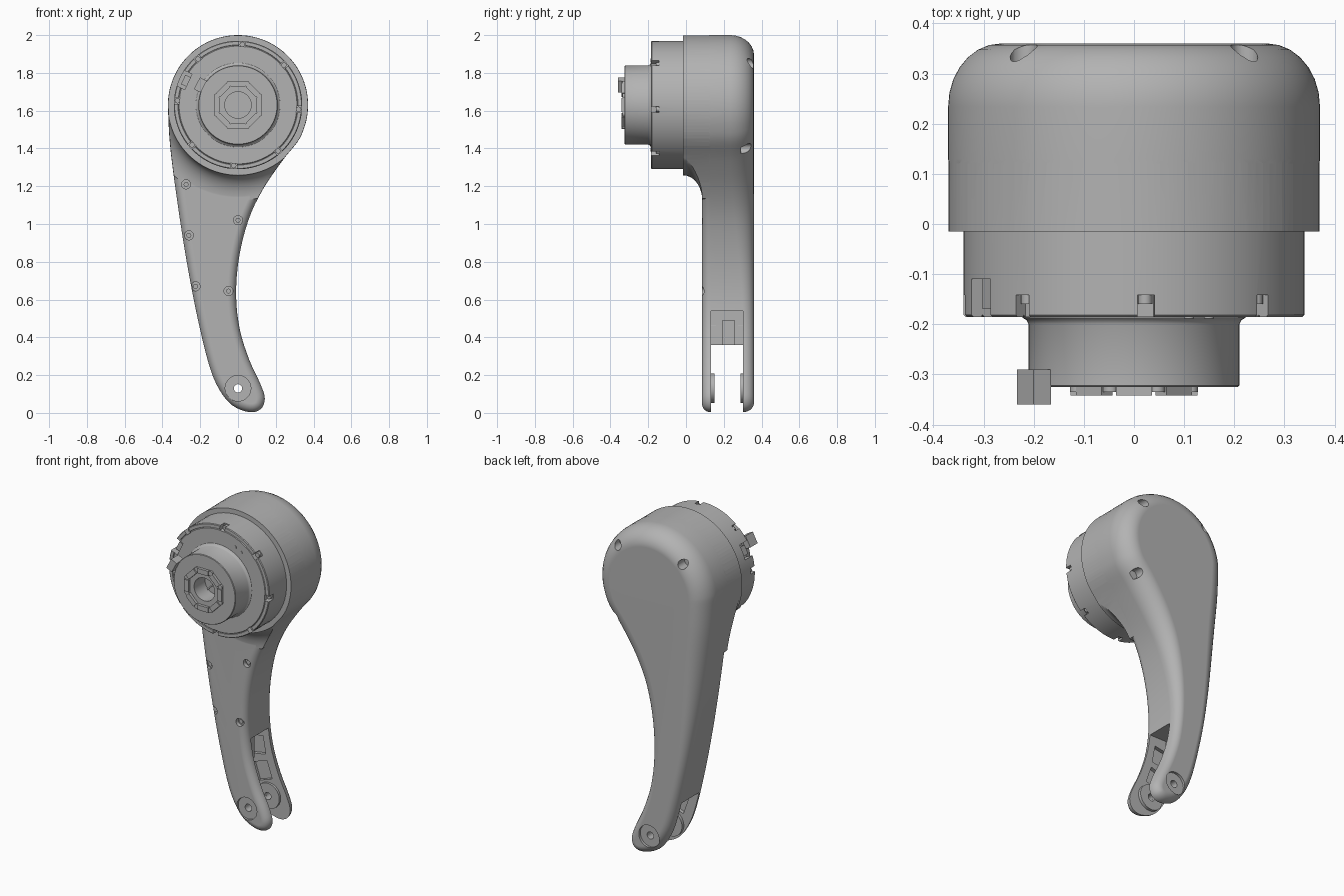
import bpy, bmesh, math
from mathutils import Matrix, Vector

if "Cube" in bpy.data.objects:
    bpy.data.objects.remove(bpy.data.objects["Cube"], do_unlink=True)

HEAD_Z = 1.63
PIN_Z = 0.13

grey = bpy.data.materials.new("satin grey")
grey.use_nodes = True
grey.diffuse_color = (0.45, 0.45, 0.45, 1)
bsdf = next(n for n in grey.node_tree.nodes if n.type == 'BSDF_PRINCIPLED')
bsdf.inputs["Base Color"].default_value = (0.45, 0.45, 0.45, 1)
bsdf.inputs["Roughness"].default_value = 0.6


def make(name, bm):
    bmesh.ops.recalc_face_normals(bm, faces=bm.faces)
    mesh = bpy.data.meshes.new(name)
    bm.to_mesh(mesh)
    bm.free()
    mesh.materials.append(grey)
    ob = bpy.data.objects.new(name, mesh)
    bpy.context.collection.objects.link(ob)
    return ob


def lathe(name, profile, x=0, z=HEAD_Z, steps=72, closed=False):
    """Revolve (radius, y) points about an axis along y."""
    bm = bmesh.new()
    vs = [bm.verts.new((x + r, y, z)) for r, y in profile]
    edges = [bm.edges.new(p) for p in zip(vs, vs[1:])]
    if closed:
        edges.append(bm.edges.new((vs[-1], vs[0])))
    bmesh.ops.spin(bm, geom=vs + edges, cent=(x, 0, z), axis=(0, 1, 0),
                   angle=math.tau, steps=steps)
    bmesh.ops.remove_doubles(bm, verts=bm.verts, dist=1e-5)
    return make(name, bm)


def rod(name, x, z, r, y0, y1, steps=24):
    return lathe(name, [(0, y0), (r, y0), (r, y1), (0, y1)], x, z, steps)


def box(name, center, size, angle=0):
    """Box whose local x points along the given angle in the front plane."""
    bm = bmesh.new()
    bmesh.ops.create_cube(bm, size=1, matrix=Matrix.Translation(center)
                          @ Matrix.Rotation(-angle, 4, 'Y')
                          @ Matrix.Diagonal((*size, 1)))
    return make(name, bm)


def radial_box(name, r, angle, y0, y1, radial, tangent):
    c = (r * math.cos(angle), (y0 + y1) / 2, HEAD_Z + r * math.sin(angle))
    return box(name, c, (radial, y1 - y0, tangent), angle)


def combine(ob, other, op='DIFFERENCE'):
    mod = ob.modifiers.new("bool", 'BOOLEAN')
    mod.operation, mod.object, mod.solver = op, other, 'EXACT'
    bpy.context.view_layer.objects.active = ob
    bpy.ops.object.modifier_apply(modifier=mod.name)
    bpy.data.objects.remove(other, do_unlink=True)


# Arm outline: round head running into a curved, tapering handle
head = [(0.371 * math.cos(math.radians(a)), HEAD_Z + 0.37 * math.sin(math.radians(a)))
        for a in range(-32, 185, 12)]
left = [(-.36, 1.42), (-.33, 1.18), (-.28, .85), (-.22, .53), (-.155, .26),
        (-.1, .125), (-.03, .04), (.06, .004)]
right = [(.12, .02), (.142, .075), (.12, .15), (.06, .28), (.01, .44), (-.01, .62),
         (.005, .82), (.055, 1.02), (.13, 1.18), (.235, 1.335)]
keys = [Vector(p) for p in head + left + right]
outline = []
for i in range(len(keys)):
    a, b, c, d = (keys[(i + k) % len(keys)] for k in (-1, 0, 1, 2))
    for t in (0, .25, .5, .75):
        outline.append(0.5 * (2 * b + (c - a) * t + (2 * a - 5 * b + 4 * c - d) * t ** 2
                              + (3 * b - a - 3 * c + d) * t ** 3))


def loft(name, rings):
    """Stack inset copies of the outline: rings of (inset function, y function)."""
    bm = bmesh.new()
    n = len(outline)
    loops = []
    for inset, depth in rings:
        loop = []
        for i, p in enumerate(outline):
            t = (outline[(i + 1) % n] - outline[i - 1]).normalized()
            q = p + Vector((-t.y, t.x)) * inset(p.y)
            loop.append(bm.verts.new((q.x, depth(p.y), q.y)))
        loops.append(loop)
    for lo, hi in zip(loops, loops[1:]):
        for i in range(n):
            bm.faces.new((lo[i - 1], lo[i], hi[i], hi[i - 1]))
    bm.faces.new(loops[0])
    bm.faces.new(loops[-1])
    return make(name, bm)


def back_round(z):
    k = min(max((z - 0.5) / 0.9, 0), 1)
    return 0.05 + 0.055 * k * k * (3 - 2 * k)


# Arm shell with rounded front and larger rounded back edges
rings = []
SEG = 7
for k in range(SEG + 1):
    a = math.pi / 2 * k / SEG
    rings.append((lambda z, a=a: 0.045 * (1 - math.sin(a)),
                  lambda z, a=a: 0.13 - 0.045 * math.cos(a)))
for k in range(SEG + 1):
    a = math.pi / 2 * k / SEG
    rings.append((lambda z, a=a: back_round(z) * (1 - math.cos(a)),
                  lambda z, a=a: 0.36 - 1.2 * back_round(z) * (1 - math.sin(a))))
arm = loft("arm_shell", rings)

# Head drum flaring into the front of the arm
flare = [(0, -.015)]
for k in range(10):
    a = math.pi / 2 * k / 9
    flare.append((0.505 - 0.133 * math.cos(a), -0.015 + 0.101 * math.sin(a)))
drum = lathe("drum", flare + [(.505, .2), (0, .2)], steps=96)
limit = loft("limit", [(lambda z: 0.001, lambda z: -0.1), (lambda z: 0.001, lambda z: 0.21)])
combine(drum, limit, 'INTERSECT')
combine(arm, drum, 'UNION')

# Fork slot, inner pocket and lightening recesses
combine(arm, box("slot", (0, .217, .13), (.8, .17, .46)))
combine(arm, box("pocket", (.03, .217, .44), (.34, .17, .2)))
for y in (.135, .299):
    for x, z, tilt in ((-.045, .27, 1.9), (-.082, .42, 1.75)):
        combine(arm, box("recess", (x, y, z), (.11, .05, .1), tilt))

# Pivot seats and bore
for y0, y1 in ((.05, .1), (.345, .4)):
    combine(arm, rod("seat", 0, PIN_Z, .068, y0, y1, 40))
combine(arm, rod("bore", 0, PIN_Z, .022, 0, .5))

# Screw holes on the arm front and the head back
for x, z in ((-.275, 1.21), (-.26, .94), (-.225, .67), (-.05, .645), (0, 1.02)):
    combine(arm, rod("hole", x, z, .024, .03, .108))
    rod("arm_screw", x, z, .013, .1, .112, 12)
for x, z in ((.22, 1.85), (-.22, 1.85), (.25, 1.40)):
    combine(arm, rod("hole", x, z, .027, .29, .45))

# Pivot bosses inside the fork and stiffening rib
for name, y0, y1 in (("front_boss", .12, .15), ("rear_boss", .288, .315)):
    lathe(name, [(.022, y0), (.078, y0), (.078, y1), (.022, y1)], 0, PIN_Z, 40, True)
box("pocket_rib", (-.11, .225, .425), (.08, .07, .13))

# Motor housing with rim notches and connector recess
motor = lathe("motor_housing", [(0, .02), (.34, .02), (.34, -.181), (.336, -.185),
                                (.318, -.185), (.316, -.181), (.312, -.185), (0, -.185)])
notches = [math.radians(86 + 45 * k) for k in range(8)]
for a in notches:
    combine(motor, radial_box("notch", .335, a, -.2, -.142, .05, .034))
    rod("rim_screw", .322 * math.cos(a), HEAD_Z + .322 * math.sin(a), .014, -.16, -.13, 12)
combine(motor, radial_box("recess", .325, math.radians(155), -.2, -.11, .07, .09))
radial_box("socket", .305, math.radians(155), -.17, -.105, .03, .055)
for deg in (55, 65, 235, 245):
    a = math.radians(deg)
    rod("face_pin", .26 * math.cos(a), HEAD_Z + .26 * math.sin(a), .01, -.188, -.18, 12)

# Output hub with central bore
lathe("output_hub", [(.225, -.18), (.222, -.187), (.214, -.192), (.21, -.2), (.21, -.322),
                     (.207, -.325), (.07, -.325), (.07, -.22), (0, -.22)])

# Toothed drive ring and pins on the hub face
for k in range(8):
    a = math.tau * k / 8
    radial_box("drive_lug", .112, a, -.342, -.32, .03, .072)
    a += math.pi / 8
    rod("drive_pin", .122 * math.cos(a), HEAD_Z + .122 * math.sin(a), .015, -.335, -.32, 16)
for tilt in (.8, .8 + math.pi / 2):
    box("bore_cross", (0, -.222, HEAD_Z), (.14, .01, .008), tilt)

# Cable connector block beside the hub
radial_box("connector_block", .226, math.radians(152), -.36, -.29, .04, .07)

# Smooth shading with crisp edges
bpy.ops.object.select_all(action='DESELECT')
for ob in bpy.context.collection.objects:
    if ob.type == 'MESH' and grey.name in ob.data.materials:
        ob.select_set(True)
        bpy.context.view_layer.objects.active = ob
bpy.ops.object.shade_smooth_by_angle(angle=math.radians(32))
for ob in (arm, motor):
    ob.modifiers.new("weighted", 'WEIGHTED_NORMAL').keep_sharp = True
